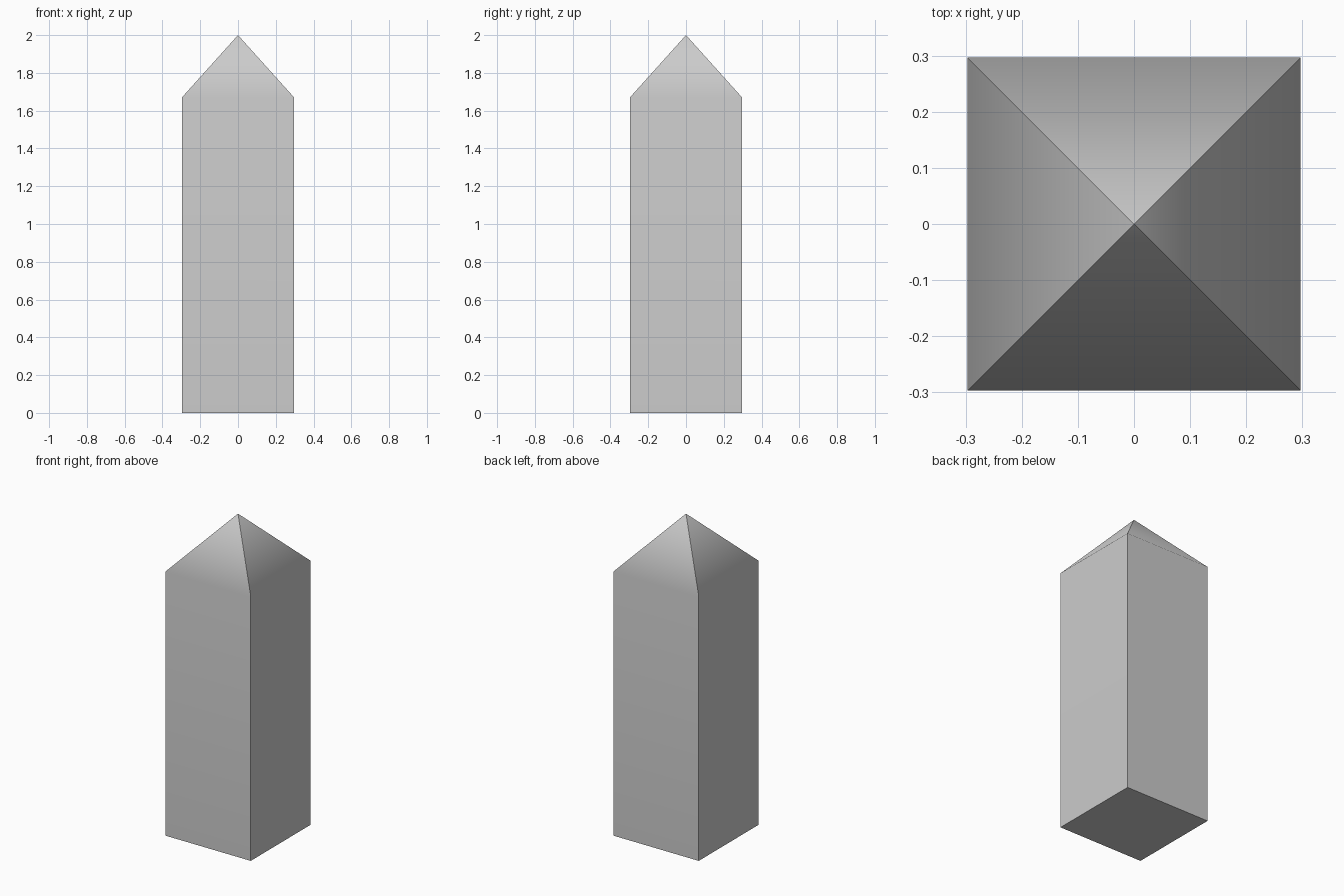
import bpy, bmesh, math

if "Cube" in bpy.data.objects:
    bpy.data.objects.remove(bpy.data.objects["Cube"])

HALF, SHOULDER, TOP = 0.297, 1.67, 2.0

# Square shaft rising from the ground, with its top face poked up into a pyramid
bm = bmesh.new()
bmesh.ops.create_cube(bm, size=1)
for v in bm.verts:
    v.co.x *= 2 * HALF
    v.co.y *= 2 * HALF
    v.co.z = (v.co.z + 0.5) * SHOULDER
bm.normal_update()
top = [f for f in bm.faces if f.normal.z > 0.9]
apex = bmesh.ops.poke(bm, faces=top)["verts"][0]
apex.co.z = TOP

mesh = bpy.data.meshes.new("pointed_pillar")
bm.to_mesh(mesh)
bm.free()
pillar = bpy.data.objects.new("pointed_pillar", mesh)
bpy.context.collection.objects.link(pillar)
bpy.context.view_layer.objects.active = pillar
pillar.select_set(True)

# Shoulders blend softly; corners, ridges and base stay crisp
bpy.ops.object.shade_smooth_by_angle(angle=math.radians(50))
normals = pillar.modifiers.new("wall_normals", "WEIGHTED_NORMAL")
normals.keep_sharp = True
